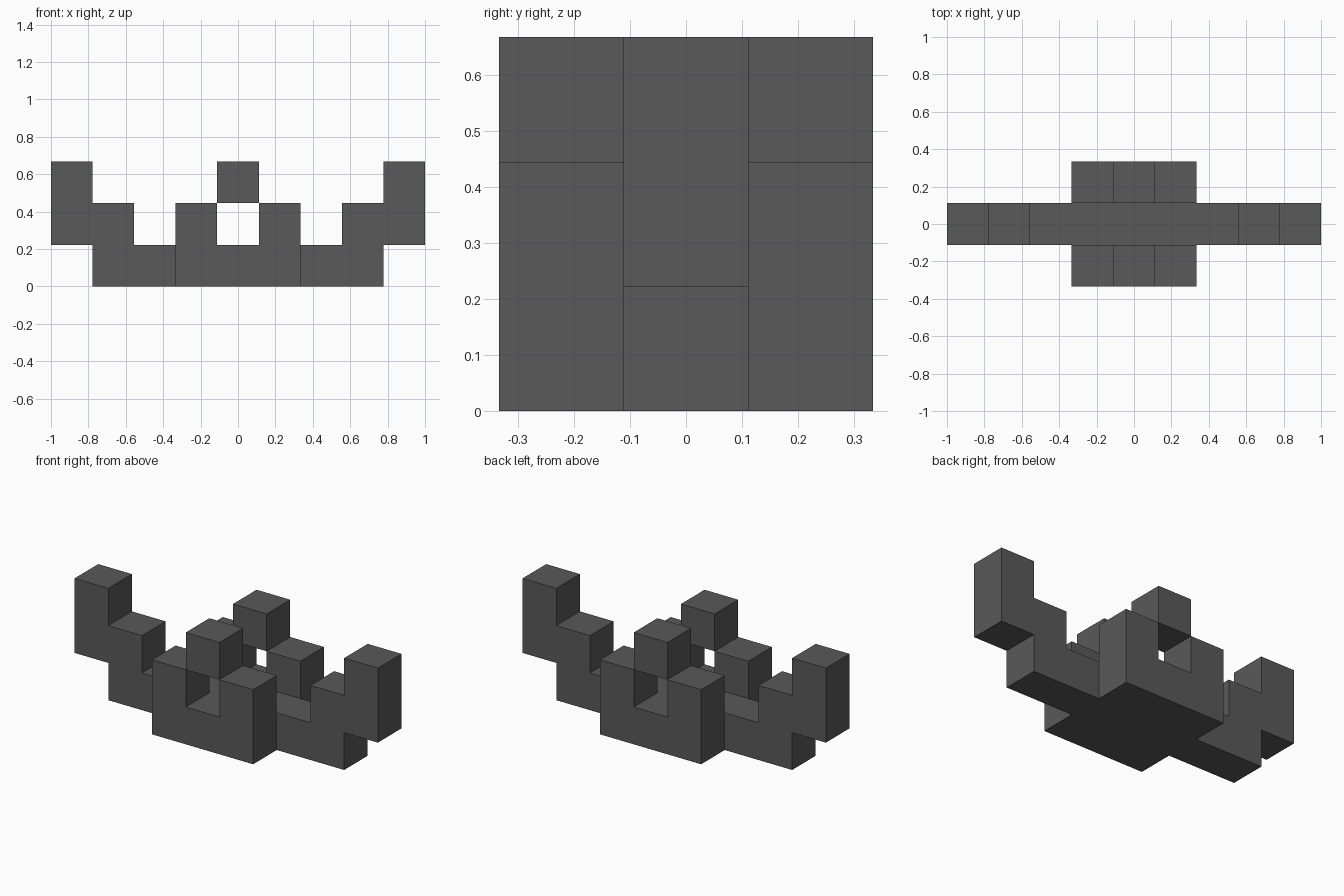
import bpy
import bmesh

cube = bpy.data.objects.get("Cube")
if cube:
    bpy.data.objects.remove(cube, do_unlink=True)

U = 2 / 9  # edge of one block

# Single dark grey material
grey = bpy.data.materials.new("dark grey")
grey.use_nodes = True
colour = (0.1, 0.1, 0.1, 1)
grey.diffuse_color = colour
grey.node_tree.nodes["Principled BSDF"].inputs["Base Color"].default_value = colour


def extrude_profile(name, profile, row):
    """Extrude an x-z outline, in block units, one block deep around y = row."""
    bm = bmesh.new()
    face = bm.faces.new([bm.verts.new((x * U, (row - 0.5) * U, z * U)) for x, z in profile])
    new = bmesh.ops.extrude_face_region(bm, geom=[face])["geom"]
    verts = [v for v in new if isinstance(v, bmesh.types.BMVert)]
    bmesh.ops.translate(bm, verts=verts, vec=(0, U, 0))
    bmesh.ops.recalc_face_normals(bm, faces=bm.faces)
    mesh = bpy.data.meshes.new(name)
    bm.to_mesh(mesh)
    bm.free()
    mesh.materials.append(grey)
    obj = bpy.data.objects.new(name, mesh)
    bpy.context.collection.objects.link(obj)


def mirrored(half):
    """Complete a right-to-left symmetric outline from its +x half."""
    return half + [(-x, z) for x, z in reversed(half)]


# Long central beam with stepped, raised ends
beam = mirrored([(3.5, 0), (3.5, 1), (4.5, 1), (4.5, 3), (3.5, 3),
                 (3.5, 2), (2.5, 2), (2.5, 1)])
extrude_profile("stepped_beam", beam, 0)

# Notched side walls, each with a block raised over its notch
wall = mirrored([(1.5, 0), (1.5, 2), (0.5, 2), (0.5, 1)])
block = mirrored([(0.5, 2), (0.5, 3)])
for side, row in (("front", -1), ("back", 1)):
    extrude_profile(side + "_notched_wall", wall, row)
    extrude_profile(side + "_raised_block", block, row)
